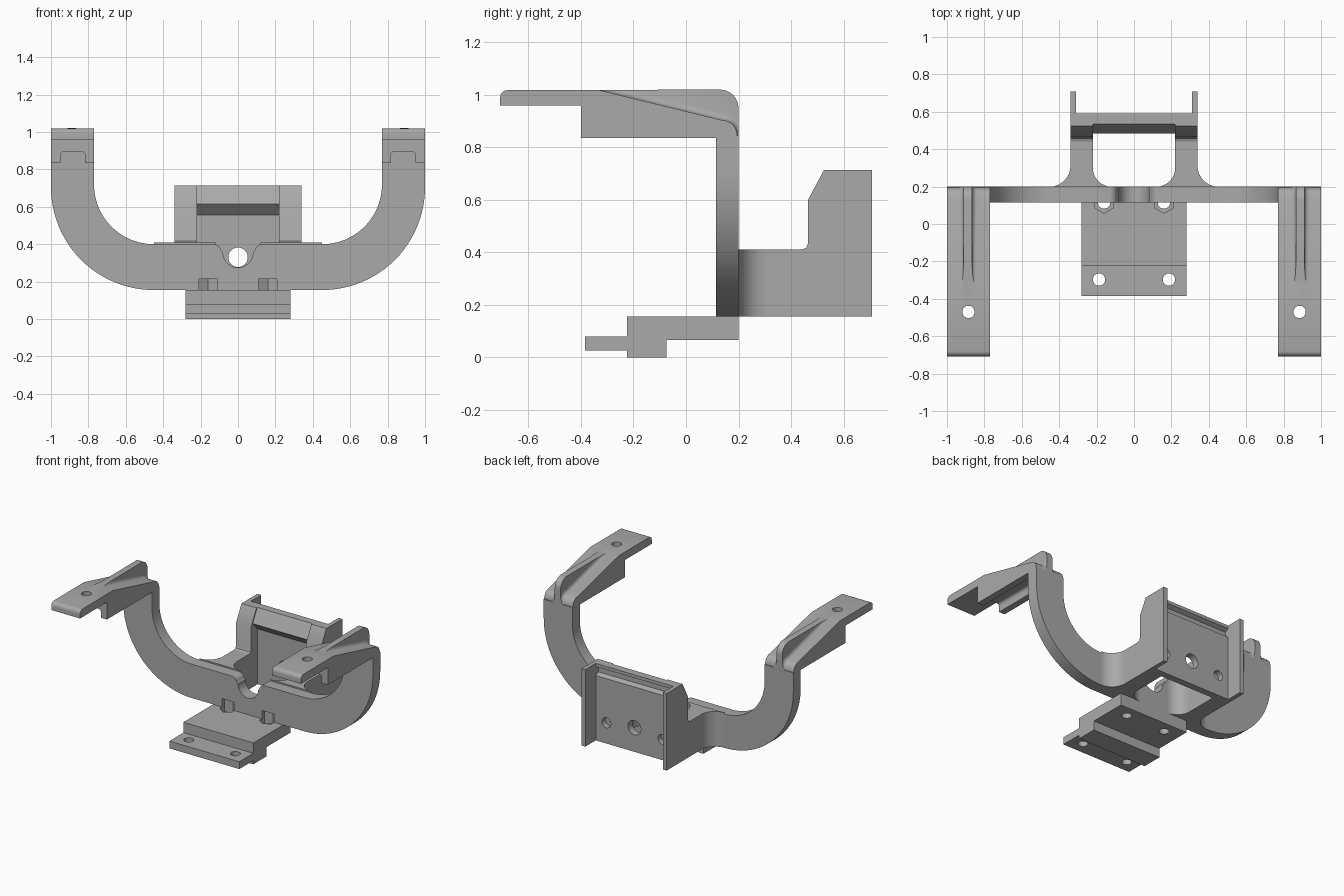
import bpy, bmesh, math
from mathutils import Vector

default = bpy.data.objects.get("Cube")
if default:
    bpy.data.objects.remove(default)

grey = bpy.data.materials.new("matte grey")
grey.use_nodes = True
grey.diffuse_color = (0.4, 0.4, 0.4, 1)
grey.node_tree.nodes["Principled BSDF"].inputs["Base Color"].default_value = (0.4, 0.4, 0.4, 1)


def arc(cx, cy, r, start, end, n=12):
    """Points of a circular arc, in degrees."""
    steps = [math.radians(start + (end - start) * i / n) for i in range(n + 1)]
    return [(cx + r * math.cos(t), cy + r * math.sin(t)) for t in steps]


def prism(name, outline, axis, lo, hi, fillet=None):
    """Extrude an outline along an axis; fillet picks edges to round."""
    place = {"x": lambda a, b, h: (h, a, b),
             "y": lambda a, b, h: (a, h, b),
             "z": lambda a, b, h: (a, b, h)}[axis]
    bm = bmesh.new()
    low = [bm.verts.new(place(a, b, lo)) for a, b in outline]
    high = [bm.verts.new(place(a, b, hi)) for a, b in outline]
    bm.faces.new(low)
    bm.faces.new(high)
    for i in range(len(low)):
        j = (i + 1) % len(low)
        bm.faces.new((low[i], low[j], high[j], high[i]))
    bmesh.ops.recalc_face_normals(bm, faces=bm.faces)
    if fillet:
        edges = [e for e in bm.edges if all(fillet(v.co) for v in e.verts)]
        bmesh.ops.bevel(bm, geom=edges, offset=0.025, segments=4,
                        profile=0.5, affect="EDGES")
    mesh = bpy.data.meshes.new(name)
    bm.to_mesh(mesh)
    bm.free()
    mesh.materials.append(grey)
    obj = bpy.data.objects.new(name, mesh)
    bpy.context.collection.objects.link(obj)
    return obj


def rod(axis, a, b, r, lo, hi, sides=32, turn=0):
    """Round or polygonal cutter."""
    return prism("cutter", arc(a, b, r, turn, turn + 360, sides)[:-1], axis, lo, hi)


def cut(obj, cutters):
    """Subtract the cutters, then drop them."""
    for c in cutters:
        c.hide_render = True
        m = obj.modifiers.new("cut", "BOOLEAN")
        m.operation, m.solver, m.object = "DIFFERENCE", "EXACT", c
    bpy.context.view_layer.update()
    graph = bpy.context.evaluated_depsgraph_get()
    mesh = bpy.data.meshes.new_from_object(obj.evaluated_get(graph))
    obj.modifiers.clear()
    obj.data = mesh
    for c in cutters:
        bpy.data.objects.remove(c)
    return obj


def mirrored(obj, name):
    """Copy a left part to the right side."""
    mesh = obj.data.copy()
    for v in mesh.vertices:
        v.co.x = -v.co.x
    mesh.flip_normals()
    bpy.context.collection.objects.link(bpy.data.objects.new(name, mesh))


BACK, FRONT, BASE = 0.2, 0.115, 0.155


def nut_pockets():
    return [rod("z", s * 0.16, FRONT, 0.057, 0.11, 0.215, 6, 30) for s in (-1, 1)]


# U-shaped yoke with a flared notch in the middle of its top edge
half = (arc(0.45, 0.705, 0.55, -90, 0, 24) + [(1, 0.75), (0.77, 0.75)]
        + arc(0.45, 0.72, 0.32, 0, -90, 24))
notch = arc(0.13, 0.36, 0.04, 90, 170, 6) + arc(0, 0.355, 0.08, 0, -90, 10)
side = half + notch
outline = side + [(-x, z) for x, z in reversed(side)][1:]
yoke = cut(prism("yoke", outline, "y", FRONT, BACK), nut_pockets())

# Reaching arm with a thin tip, a raised centre rib and sloped shoulders
arm_side = ([(-0.4, 0.96), (-0.4, 0.835), (FRONT, 0.835), (FRONT, 0.75), (BACK, 0.75)]
            + arc(0.13, 0.95, 0.07, 0, 90, 8)
            + arc(-0.68, 0.99, 0.028, 90, 180, 5) + [(-0.708, 0.96)])
slope = ([(-0.54, 1.069), (0.14, 0.903)] + arc(0.135, 0.845, 0.06, 68, 0, 6)
         + [(BACK + 0.1, 0.845)])
shoulder = slope + [(BACK + 0.1, 1.2), (-0.54, 1.2)]
arm = prism("left_arm", arm_side, "x", 0.77, 1)


def shoulder_cutter(inner, outer):
    on_slope = lambda p: abs(p.x - inner) < 1e-4 and p.z < 1.1
    return prism("cutter", shoulder, "x", inner, outer, on_slope)


channel = [(0.817, 0.8), (0.95, 0.8)] + arc(0.93, 0.875, 0.02, 0, 90, 4) \
    + arc(0.837, 0.875, 0.02, 90, 180, 4)
cut(arm, [shoulder_cutter(0.865, 0.7), shoulder_cutter(0.912, 1.1),
          prism("cutter", channel, "y", -0.5, FRONT),
          rod("z", 0.885, -0.47, 0.033, 0.9, 1.1)])
mirrored(arm, "right_arm")

# Struts flaring out of the back of the yoke
strut = prism("left_strut", arc(0.45, 0.31, 0.11, -90, -180) + [(0.34, 0.5), (0.22, 0.5)]
              + arc(0.12, 0.3, 0.1, 0, -90), "z", BASE, 0.41)
mirrored(strut, "right_strut")

# Back panel with a lip, posts and flanges
rear = [(0.535, 0.713), (0.59, 0.713), (0.59, 0.69), (0.56, 0.675),
        (0.56, 0.64), (0.59, 0.625), (0.59, BASE)]


def rear_holes():
    return [rod("y", 0, 0.33, 0.052, 0.4, 0.7)] + \
        [rod("y", s * 0.225, 0.305, 0.036, 0.55, 0.7) for s in (-1, 1)]


cut(prism("back_panel", [(0.54, BASE), (0.54, 0.555), (0.483, 0.615)] + rear,
          "x", -0.22, 0.22), rear_holes())
front_edge = [(0.465, BASE), (0.44, BASE), (0.44, 0.41), (0.458, 0.417),
              (0.465, 0.435), (0.465, 0.6), (0.525, 0.713)]
post = cut(prism("left_post", front_edge + rear[1:], "x", 0.22, 0.31), rear_holes())
mirrored(post, "right_post")
flange = prism("left_flange", front_edge + [(0.708, 0.713), (0.708, BASE)], "x", 0.31, 0.34)
mirrored(flange, "right_flange")

# Stepped mounting foot with bolt holes
foot = prism("foot", [(-0.385, 0.027), (-0.225, 0.027), (-0.225, 0), (-0.075, 0),
                      (-0.075, 0.067), (BACK, 0.067), (BACK, BASE), (-0.225, BASE),
                      (-0.225, 0.08), (-0.385, 0.08)], "x", -0.28, 0.28)
bolts = [rod("z", s * x, y, 0.033, -0.1, 0.3)
         for s in (-1, 1) for x, y in ((0.187, -0.297), (0.16, FRONT))]
cut(foot, nut_pockets() + bolts)

# Smooth the curved walls, keep the corners crisp
for obj in bpy.context.collection.objects:
    if obj.type == "MESH" and grey.name in obj.data.materials:
        obj.data.shade_smooth()
        obj.data.set_sharp_from_angle(angle=math.radians(30))
